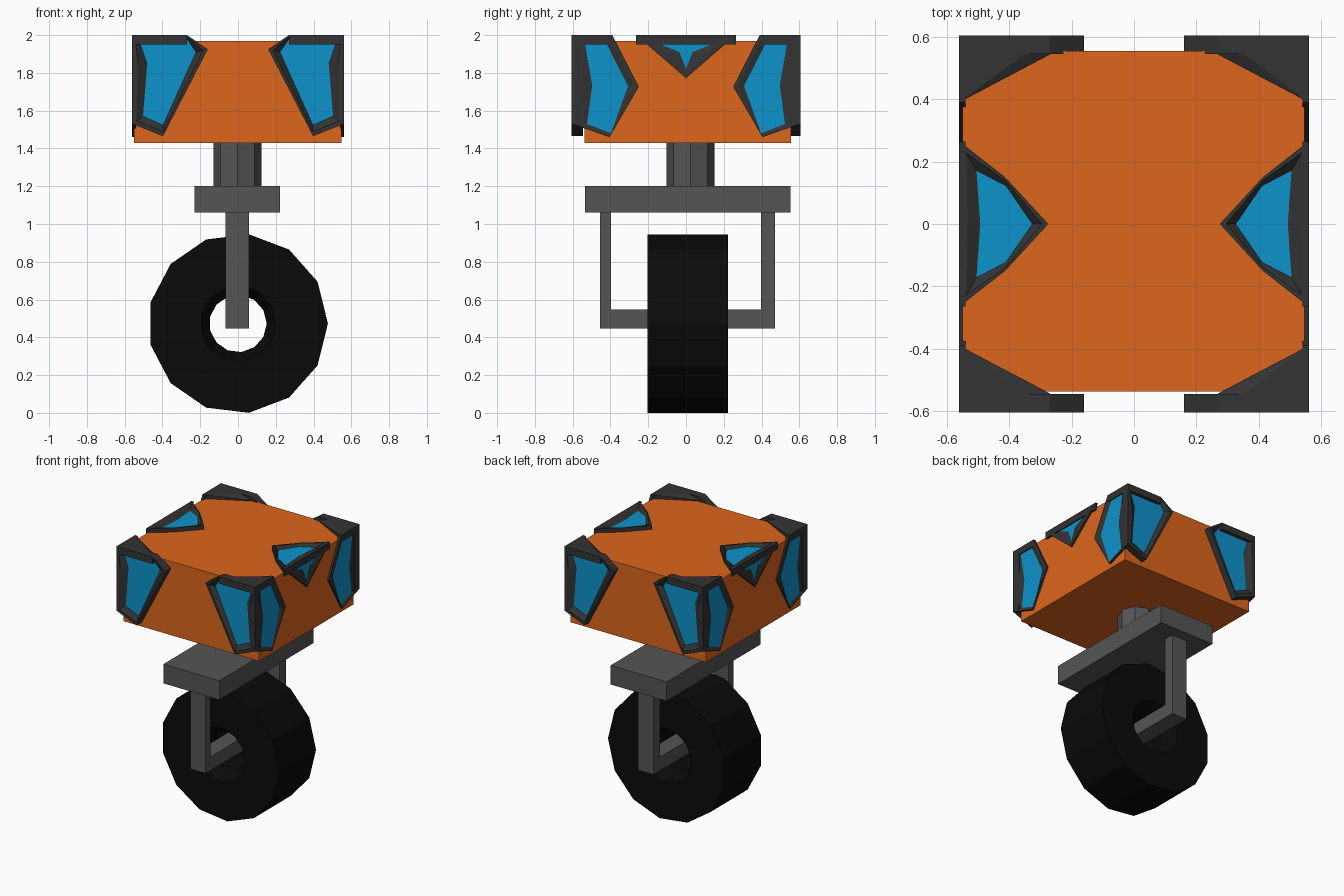
import bpy, bmesh
from math import cos, sin, pi
from mathutils import Vector

if "Cube" in bpy.data.objects:
    bpy.data.objects.remove(bpy.data.objects["Cube"])


def material(name, rgb):
    m = bpy.data.materials.new(name)
    m.diffuse_color = (*rgb, 1)
    m.use_nodes = True
    m.node_tree.nodes["Principled BSDF"].inputs["Base Color"].default_value = m.diffuse_color
    return m


ORANGE = material("orange_paint", (0.72, 0.133, 0.012))
BLUE = material("blue_panel", (0.004, 0.287, 0.597))
DARK = material("dark_trim", (0.033, 0.033, 0.033))
METAL = material("grey_metal", (0.09, 0.09, 0.09))
RUBBER = material("rubber", (0.003, 0.003, 0.003))


def finish(bm, name, *mats):
    bmesh.ops.recalc_face_normals(bm, faces=bm.faces[:])
    me = bpy.data.meshes.new(name)
    bm.to_mesh(me)
    bm.free()
    ob = bpy.data.objects.new(name, me)
    for m in mats:
        me.materials.append(m)
    bpy.context.collection.objects.link(ob)
    return ob


def box(name, x, y, z, mat):
    bm = bmesh.new()
    bmesh.ops.create_cube(bm, size=1)
    for v in bm.verts:
        v.co = [(a + b) / 2 + c * (b - a) for (a, b), c in zip((x, y, z), v.co)]
    return finish(bm, name, mat)


def bridge(bm, a, b):
    n = len(a)
    for i in range(n):
        j = (i + 1) % n
        bm.faces.new((a[i], a[j], b[j], b[i]))


def framed_panel(name, outline, panel, inner, outer, recess, place):
    """Raised frame with a recessed blue panel; place maps (u, v, depth) to xyz."""
    bm = bmesh.new()
    rim = [Vector(o).lerp(Vector(p), 0.4) for o, p in zip(outline, panel)]
    rings = [[bm.verts.new(place(u, v, d)) for u, v in pts] for pts, d in
             ((outline, inner), (outline, outer), (rim, outer), (panel, outer - recess))]
    bm.faces.new(rings[0])
    for a, b in zip(rings, rings[1:]):
        bridge(bm, a, b)
    bm.faces.new(rings[-1]).material_index = 1
    return finish(bm, name, DARK, BLUE)


# Body
box("body", (-0.55, 0.547), (-0.537, 0.555), (1.43, 1.97), ORANGE)

# Corner frames: one panel on the front/back face, one on the side, plus a sloped cap
end_outline = [(0.56, 2.0), (0.27, 2.0), (0.16, 1.925), (0.397, 1.465), (0.56, 1.53), (0.56, 1.85)]
end_panel = [(0.524, 1.973), (0.275, 1.987), (0.222, 1.91), (0.397, 1.523), (0.503, 1.571), (0.481, 1.846)]
side_outline = [(0.605, 2.0), (0.39, 2.0), (0.25, 1.727), (0.405, 1.46), (0.605, 1.53), (0.605, 1.735)]
side_panel = [(0.534, 1.95), (0.418, 1.95), (0.307, 1.73), (0.397, 1.48), (0.524, 1.53), (0.497, 1.735)]
cap_top = [(0.56, 0.605, 2.0), (0.27, 0.605, 2.0), (0.27, 0.543, 1.975),
           (0.548, 0.41, 1.975), (0.56, 0.39, 2.0)]

for sx, xn in ((-1, "left"), (1, "right")):
    for sy, yn in ((-1, "front"), (1, "back")):
        tag = f"{yn}_{xn}"
        framed_panel(f"{tag}_end_frame", end_outline, end_panel, 0.545, 0.605, 0.025,
                     lambda u, v, d: (sx * u, sy * d, v))
        framed_panel(f"{tag}_side_frame", side_outline, side_panel, 0.54, 0.561, 0.009,
                     lambda u, v, d: (sx * d, sy * u, v))
        bm = bmesh.new()
        for x, y, z in cap_top:
            bm.verts.new((sx * x, sy * y, z))
            bm.verts.new((sx * x, sy * y, 1.95))
        bmesh.ops.convex_hull(bm, input=bm.verts[:])
        finish(bm, f"{tag}_corner_cap", DARK)

    # Side brackets folding from the top over the side
    framed_panel(f"{xn}_bracket_top",
                 [(0.56, 0.265), (0.413, 0.15), (0.275, 0), (0.413, -0.15), (0.56, -0.265), (0.56, 0)],
                 [(0.505, 0.172), (0.41, 0.122), (0.326, 0), (0.41, -0.122), (0.505, -0.172), (0.493, 0)],
                 1.95, 2.0, 0.02, lambda u, v, d: (sx * u, v, d))
    framed_panel(f"{xn}_bracket_side",
                 [(-0.265, 2.0), (0.265, 2.0), (0.13, 1.885), (0, 1.772), (-0.13, 1.885)],
                 [(-0.19, 1.973), (0.19, 1.973), (0.035, 1.91), (0, 1.82), (-0.035, 1.91)],
                 0.54, 0.561, 0.009, lambda u, v, d: (sx * d, u, v))

# Neck post (octagonal)
bm = bmesh.new()
rings = [[bm.verts.new((-0.002 + 0.127 * cos(i * pi / 4), 0.023 + 0.127 * sin(i * pi / 4), z))
          for i in range(8)] for z in (1.19, 1.44)]
bridge(bm, *rings)
for r in rings:
    bm.faces.new(r)
finish(bm, "neck_post", METAL)

# Fork: crossbar, two arms and the axle
box("fork_crossbar", (-0.23, 0.223), (-0.535, 0.552), (1.06, 1.2), METAL)
box("fork_arm_front", (-0.067, 0.057), (-0.455, -0.397), (0.447, 1.06), METAL)
box("fork_arm_back", (-0.067, 0.057), (0.397, 0.471), (0.447, 1.06), METAL)
box("axle", (-0.067, 0.057), (-0.397, 0.397), (0.447, 0.547), METAL)

# Tyre: 13-sided ring with a chamfered hub opening
bm = bmesh.new()
profile = [(0.476, -0.204), (0.476, 0.222), (0.2, 0.222), (0.152, 0.12), (0.152, -0.1), (0.2, -0.204)]
rings = [[bm.verts.new((r * cos(2 * pi * i / 13), y, 0.473 + r * sin(2 * pi * i / 13)))
          for i in range(13)] for r, y in profile]
for a, b in zip(rings, rings[1:] + rings[:1]):
    bridge(bm, a, b)
finish(bm, "tyre", RUBBER)
